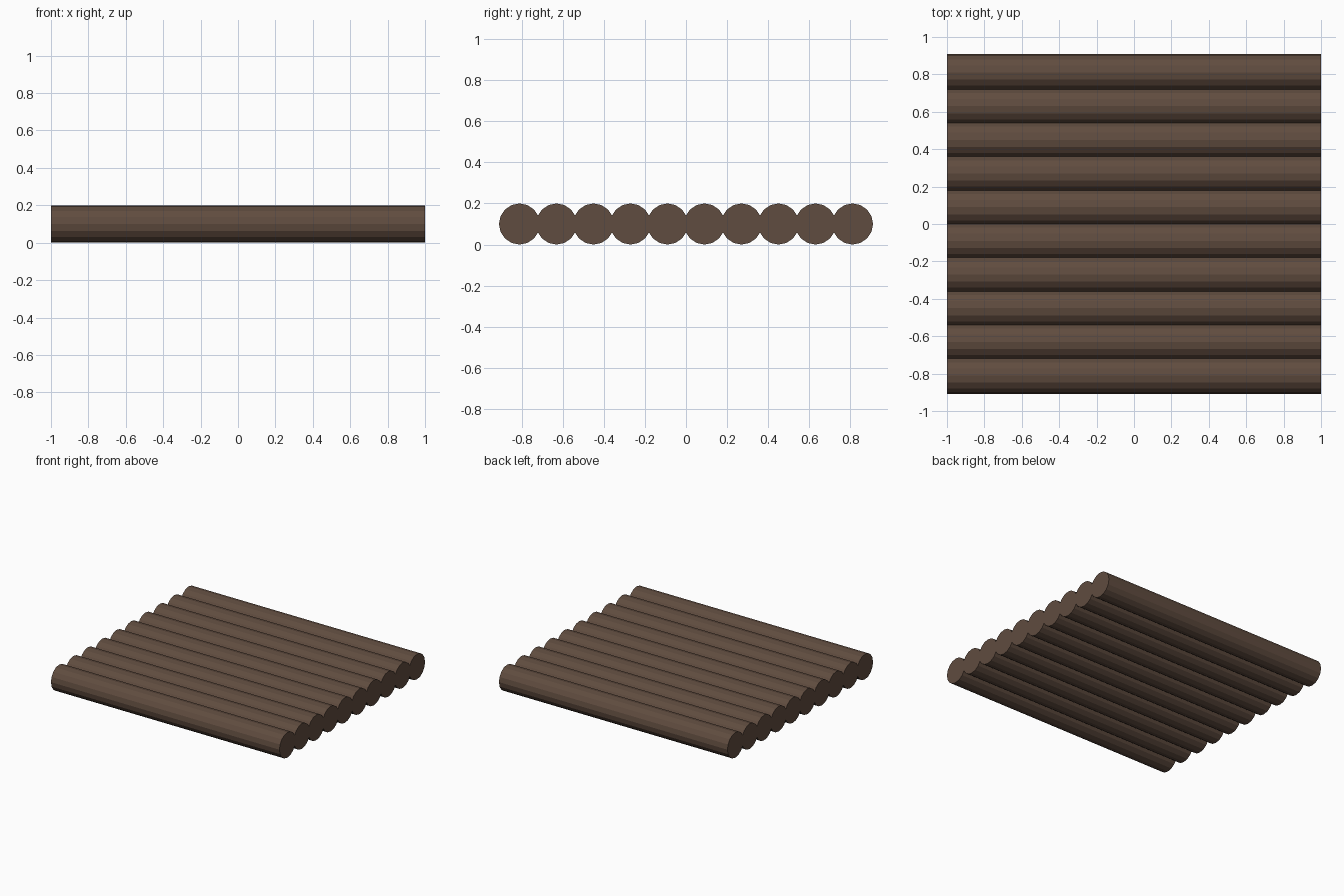
import bpy
import math

if "Cube" in bpy.data.objects:
    bpy.data.objects.remove(bpy.data.objects["Cube"])

COUNT, SPACING, RADIUS, LENGTH = 10, 0.18, 0.1, 2.0

bark = bpy.data.materials.new("dark brown wood")
bark.diffuse_color = (0.117, 0.072, 0.050, 1.0)
bark.use_nodes = True
bark.node_tree.nodes["Principled BSDF"].inputs["Base Color"].default_value = bark.diffuse_color


def add_log(index):
    """One 16-sided log lying along x."""
    y = (index - (COUNT - 1) / 2) * SPACING
    bpy.ops.mesh.primitive_cylinder_add(
        vertices=16, radius=RADIUS, depth=LENGTH,
        location=(0, y, RADIUS), rotation=(0, math.pi / 2, 0))
    log = bpy.context.object
    log.name = f"log_{index + 1}"
    log.data.materials.append(bark)


# Row of slightly overlapping logs
for i in range(COUNT):
    add_log(i)
